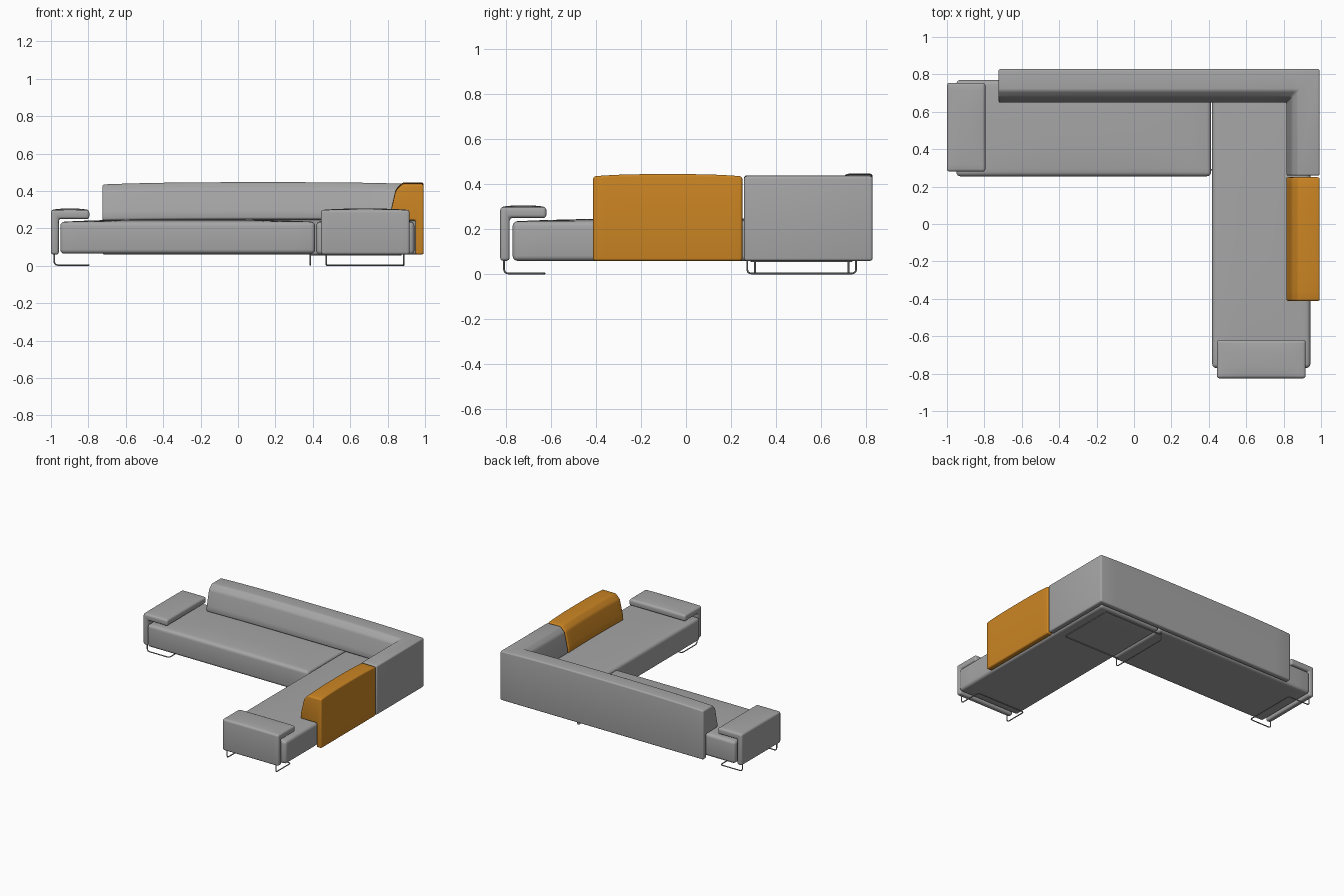
import bpy, bmesh
from mathutils import Vector

if "Cube" in bpy.data.objects:
    bpy.data.objects.remove(bpy.data.objects["Cube"])


def material(name, rgb):
    m = bpy.data.materials.new(name)
    m.use_nodes = True
    m.diffuse_color = (*rgb, 1)
    bsdf = next(n for n in m.node_tree.nodes if n.type == "BSDF_PRINCIPLED")
    bsdf.inputs["Base Color"].default_value = (*rgb, 1)
    return m


grey = material("grey fabric", (0.38, 0.38, 0.38))
orange = material("orange fabric", (0.60, 0.235, 0.017))
metal = material("grey metal", (0.3, 0.3, 0.3))


def smooth(ob):
    bpy.ops.object.select_all(action="DESELECT")
    ob.select_set(True)
    bpy.context.view_layer.objects.active = ob
    bpy.ops.object.shade_smooth_by_angle(angle=0.7)


def cushion(name, profile, path, mat, radius=0.012, crown=0.0, axes="xy"):
    """Sweep a (depth, height) profile along an outer line; depth runs to its right."""
    path = [Vector(p) for p in path]
    dirs = [(b - a).normalized() for a, b in zip(path, path[1:])]
    rights = [Vector((d.y, -d.x)) for d in dirs]
    bm = bmesh.new()
    rings = []
    for i, p in enumerate(path):
        a, b = rights[max(i - 1, 0)], rights[min(i, len(rights) - 1)]
        inward = (a + b) / (1 + a.dot(b))
        rings.append([bm.verts.new((*(p + inward * t), z)) for t, z in profile])
    n = len(profile)
    for r, s in zip(rings, rings[1:]):
        for k in range(n):
            bm.faces.new((r[k], r[(k + 1) % n], s[(k + 1) % n], s[k]))
    bm.faces.new(rings[0])
    bm.faces.new(rings[-1])
    bmesh.ops.recalc_face_normals(bm, faces=bm.faces)
    sharp = [e for e in bm.edges if e.calc_face_angle(0) > 0.2]
    bmesh.ops.bevel(bm, geom=sharp, offset=radius, segments=4, profile=0.5,
                    affect="EDGES", clamp_overlap=True)

    # Slice the part and swell its top
    lo = [min(v.co[i] for v in bm.verts) for i in range(3)]
    hi = [max(v.co[i] for v in bm.verts) for i in range(3)]
    for axis in ["xyz".index(c) for c in axes]:
        normal = Vector([float(i == axis) for i in range(3)])
        for k in range(1, 12):
            at = normal * (lo[axis] + (hi[axis] - lo[axis]) * k / 12)
            bmesh.ops.bisect_plane(bm, geom=bm.verts[:] + bm.edges[:] + bm.faces[:],
                                   plane_co=at, plane_no=normal)
    for v in bm.verts:
        f = crown * (v.co.z - lo[2]) / (hi[2] - lo[2])
        for axis in ["xyz".index(c) for c in axes]:
            u = 2 * (v.co[axis] - lo[axis]) / (hi[axis] - lo[axis]) - 1
            f *= 1 - abs(u) ** 3
        v.co.z += f
    me = bpy.data.meshes.new(name)
    bm.to_mesh(me)
    bm.free()
    me.materials.append(mat)
    ob = bpy.data.objects.new(name, me)
    bpy.context.collection.objects.link(ob)
    smooth(ob)


def rod(name, points, radius=0.004, fillet=0.02):
    """Bent wire with rounded corners."""
    pts = [Vector(p) for p in points]
    out = [pts[0]]
    for a, b, c in zip(pts, pts[1:], pts[2:]):
        s, e = b + (a - b).normalized() * fillet, b + (c - b).normalized() * fillet
        for k in range(6):
            t = k / 5
            out.append(s * (1 - t) ** 2 + b * 2 * t * (1 - t) + e * t * t)
    out.append(pts[-1])
    cu = bpy.data.curves.new(name, "CURVE")
    cu.dimensions = "3D"
    cu.bevel_depth = radius
    cu.bevel_resolution = 2
    cu.use_fill_caps = True
    sp = cu.splines.new("POLY")
    sp.points.add(len(out) - 1)
    for p, co in zip(sp.points, out):
        p.co = (*co, 1)
    cu.materials.append(metal)
    ob = bpy.data.objects.new(name, cu)
    bpy.context.collection.objects.link(ob)
    bpy.ops.object.select_all(action="DESELECT")
    ob.select_set(True)
    bpy.context.view_layer.objects.active = ob
    bpy.ops.object.convert(target="MESH")
    smooth(bpy.context.view_layer.objects.active)


def slab(width, bottom, top):
    return [(0, bottom), (0, top), (width, top), (width, bottom)]


# Seats
cushion("left_seat", slab(0.515, 0.065, 0.235), [(-0.95, 0.77), (0.412, 0.77)],
        grey, 0.022, 0.013)
cushion("right_seat", slab(0.525, 0.06, 0.235), [(0.943, 0.77), (0.943, -0.77)],
        grey, 0.022, 0.013)

# Backrests: thin panel behind the seat with a padded, sloping overhang
back = [(0, 0.06), (0, 0.435), (0.115, 0.435), (0.15, 0.40), (0.178, 0.28),
        (0.178, 0.243), (0.044, 0.243), (0.044, 0.06)]
cushion("corner_backrest", back, [(-0.725, 0.828), (0.993, 0.828), (0.993, 0.258)],
        grey, 0.011, 0.012, "x")
cushion("orange_backrest", back, [(0.993, 0.25), (0.993, -0.412)],
        orange, 0.011, 0.01, "y")

# Armrests: upright panel with a flat top reaching over the seat
arm = [(0, 0.06), (0, 0.298), (0.205, 0.298), (0.205, 0.25), (0.042, 0.25), (0.042, 0.06)]
cushion("side_armrest", arm, [(-1.0, 0.28), (-1.0, 0.755)], grey, 0.014, 0.008)
cushion("front_armrest", arm, [(0.918, -0.825), (0.443, -0.825)], grey, 0.014, 0.008)

# Wire legs under the armrests
foot, top = 0.004, 0.075
for name, corner, along, inward in (
        ("side_leg", Vector((-0.982, 0.307, 0)), Vector((0, 0.415, 0)), Vector((0.185, 0, 0))),
        ("front_leg", Vector((0.473, -0.808, 0)), Vector((0.413, 0, 0)), Vector((0, 0.18, 0)))):
    up, down = Vector((0, 0, top)), Vector((0, 0, foot))
    rod(name, [corner + up, corner + down, corner + inward + down,
               corner + inward + along + down, corner + along + down, corner + along + up])

# Wire leg under the seat joint, with its fixing loop against the underside
rod("middle_leg", [(0.387, 0.272, top), (0.387, 0.272, foot),
                   (0.387, 0.755, foot), (0.387, 0.755, top)])
rod("fixing_loop", [(0.387, 0.29, 0.058), (0.87, 0.29, 0.058),
                    (0.87, 0.735, 0.058), (0.387, 0.735, 0.058)])
